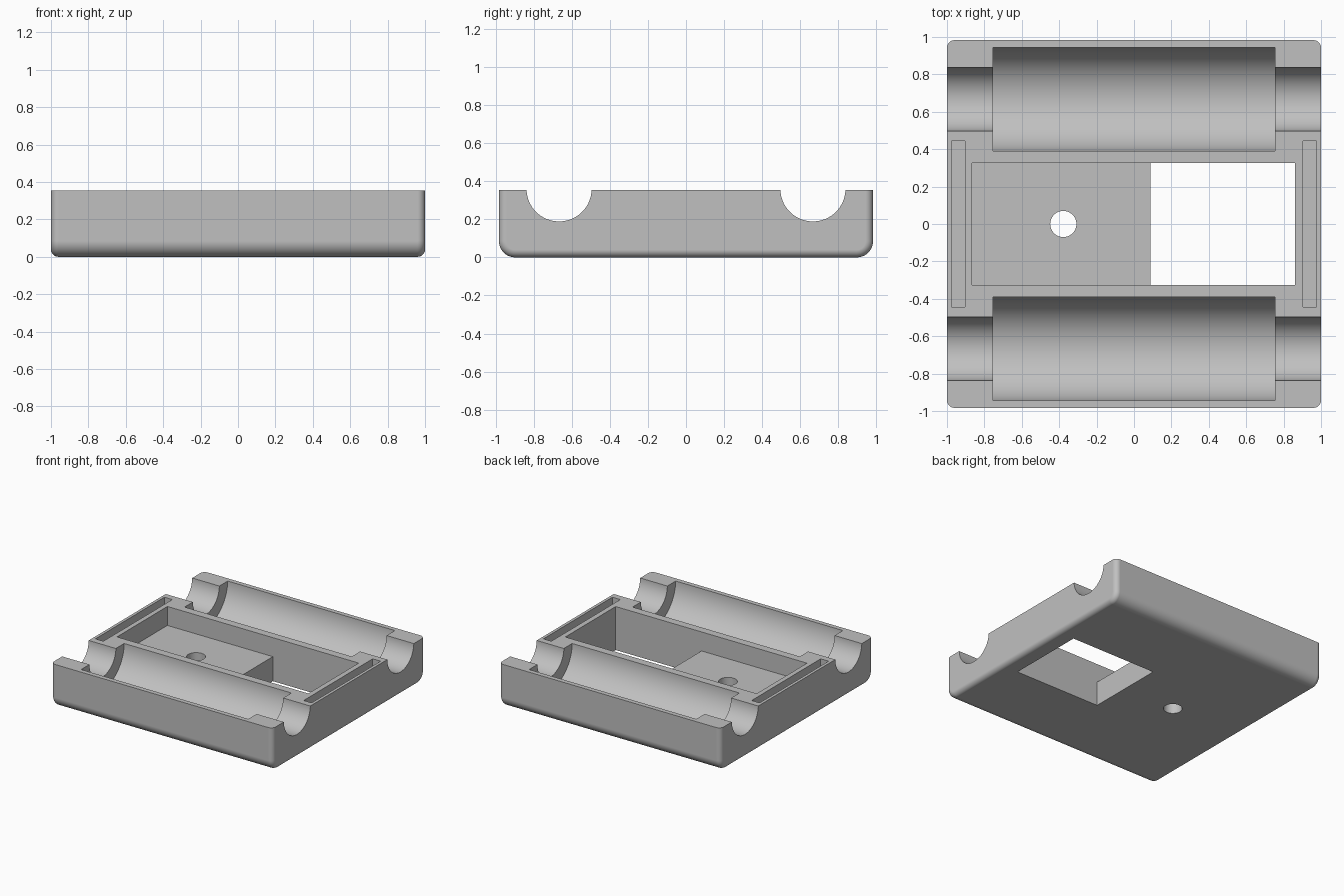
import bpy
import bmesh
import math
from mathutils import Matrix

TOP = 0.355
HALF_Y = 0.983

cube = bpy.data.objects.get("Cube")
if cube:
    bpy.data.objects.remove(cube, do_unlink=True)

grey = bpy.data.materials.new("plain grey")
grey.use_nodes = True
colour = (0.53, 0.53, 0.53, 1)
grey.diffuse_color = colour
grey.node_tree.nodes["Principled BSDF"].inputs["Base Color"].default_value = colour


def make_object(name, bm):
    bmesh.ops.recalc_face_normals(bm, faces=bm.faces)
    mesh = bpy.data.meshes.new(name)
    bm.to_mesh(mesh)
    bm.free()
    mesh.materials.append(grey)
    obj = bpy.data.objects.new(name, mesh)
    bpy.context.collection.objects.link(obj)
    return obj


def prism(points, offset):
    """Close a flat outline and extrude it by an offset."""
    bm = bmesh.new()
    face = bm.faces.new([bm.verts.new(p) for p in points])
    new = bmesh.ops.extrude_face_region(bm, geom=[face])["geom"]
    moved = [v for v in new if isinstance(v, bmesh.types.BMVert)]
    bmesh.ops.translate(bm, verts=moved, vec=offset)
    bmesh.ops.recalc_face_normals(bm, faces=bm.faces)
    return bm


def block(x0, x1, y0, y1, z0, z1):
    return prism([(x0, y0, z0), (x1, y0, z0), (x1, y1, z0), (x0, y1, z0)], (0, 0, z1 - z0))


def cylinder(radius, length, matrix, sides=96):
    bm = bmesh.new()
    bmesh.ops.create_cone(bm, cap_ends=True, segments=sides, radius1=radius,
                          radius2=radius, depth=length, matrix=matrix)
    return bm


def cut(target, name, bm):
    cutter = make_object(name, bm)
    cutter.hide_render = True
    mod = target.modifiers.new(name, 'BOOLEAN')
    mod.operation = 'DIFFERENCE'
    mod.solver = 'EXACT'
    mod.object = cutter
    bpy.context.view_layer.objects.active = target
    bpy.ops.object.modifier_apply(modifier=mod.name)
    bpy.data.objects.remove(cutter, do_unlink=True)


# Tray body: end profile with large lower rounds, swept along x
round_r = 0.085
outline = [(-1, HALF_Y, TOP)]
for side, start in ((1, 0), (-1, 90)):
    for i in range(11):
        a = math.radians(start + 9 * i)
        outline.append((-1, side * (HALF_Y - round_r) + round_r * math.cos(a),
                        round_r - round_r * math.sin(a)))
outline.append((-1, -HALF_Y, TOP))
bm = prism(outline, (2, 0, 0))

# Small rounds around both ends, leaving the top rim sharp
ends = [e for e in bm.edges
        if abs(e.verts[0].co.x - e.verts[1].co.x) < 1e-4
        and min(v.co.z for v in e.verts) < TOP - 0.01]
bmesh.ops.bevel(bm, geom=ends, offset=0.04, segments=6, profile=0.5, affect='EDGES')
body = make_object("tray_body", bm)

# Two stepped round channels running along x
for side in (-1, 1):
    place = Matrix.Translation((0, side * 0.667, 0.36)) @ Matrix.Rotation(math.pi / 2, 4, 'Y')
    cut(body, "end_channel_cutter", cylinder(0.171, 2.4, place))
    cut(body, "wide_channel_cutter", cylinder(0.278, 1.51, place))

# Central pocket: raised floor on one side, open window on the other
pocket = [(-0.865, 0.5), (-0.865, 0.2), (0.087, 0.2), (0.087, -0.1), (0.862, -0.1), (0.862, 0.5)]
cut(body, "pocket_cutter", prism([(x, -0.325, z) for x, z in pocket], (0, 0.65, 0)))

# Screw hole through the pocket floor
cut(body, "screw_hole_cutter", cylinder(0.07, 1, Matrix.Translation((-0.378, 0, 0)), 48))

# Narrow slots beside the ends
for x in (-0.94, 0.94):
    cut(body, "slot_cutter", block(x - 0.036, x + 0.036, -0.445, 0.445, TOP - 0.12, 0.5))

# Smooth rounds with crisp edges and flat faces
bpy.ops.object.select_all(action='DESELECT')
body.select_set(True)
bpy.context.view_layer.objects.active = body
bpy.ops.object.shade_smooth_by_angle(angle=math.radians(30))
normals = body.modifiers.new("face_weighted_normals", 'WEIGHTED_NORMAL')
normals.keep_sharp = True
